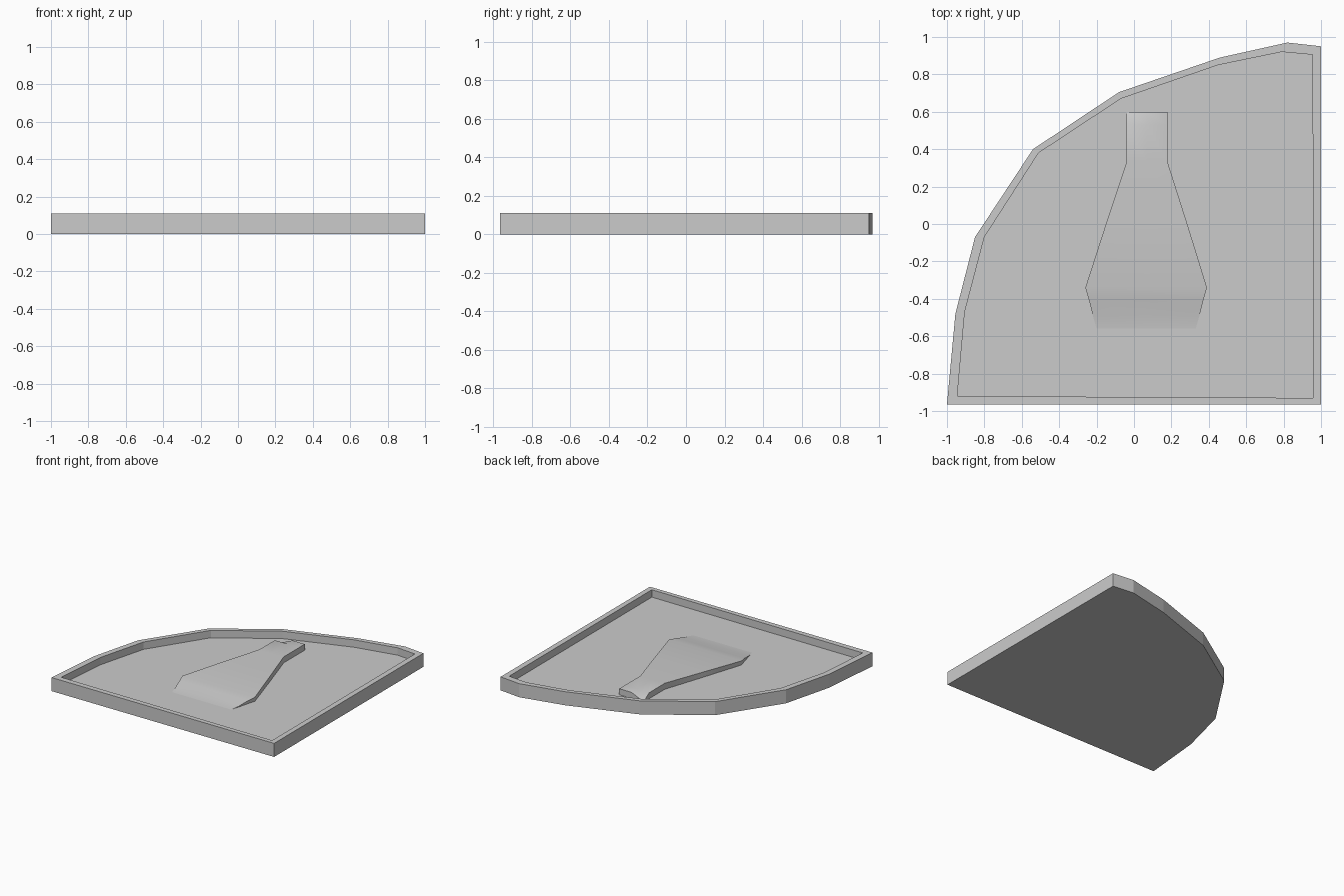
import bpy
import bmesh

cube = bpy.data.objects.get("Cube")
if cube:
    bpy.data.objects.remove(cube, do_unlink=True)

HEIGHT, FLOOR = 0.11, 0.05

grey = bpy.data.materials.new("plain grey")
grey.use_nodes = True
grey.diffuse_color = (0.6, 0.6, 0.6, 1)
grey.node_tree.nodes["Principled BSDF"].inputs["Base Color"].default_value = grey.diffuse_color


def finish(name, bm):
    bmesh.ops.recalc_face_normals(bm, faces=bm.faces)
    mesh = bpy.data.meshes.new(name)
    bm.to_mesh(mesh)
    bm.free()
    mesh.materials.append(grey)
    obj = bpy.data.objects.new(name, mesh)
    bpy.context.collection.objects.link(obj)
    return obj


def loft(bm, rings):
    """Skin a list of closed rings and cap both ends."""
    loops = [[bm.verts.new(p) for p in ring] for ring in rings]
    n = len(loops[0])
    for a, b in zip(loops, loops[1:]):
        for i in range(n):
            j = (i + 1) % n
            bm.faces.new((a[i], a[j], b[j], b[i]))
    bm.faces.new(loops[0][::-1])
    bm.faces.new(loops[-1])


# Quarter-round tray: outer wall, flat rim, inner wall, sunken floor
outer = [(-1, -0.965), (1, -0.965), (1, 0.95), (0.82, 0.97), (0.46, 0.89),
         (-0.08, 0.705), (-0.54, 0.40), (-0.85, -0.07), (-0.955, -0.48)]
inner = [(-0.945, -0.92), (0.958, -0.93), (0.955, 0.905), (0.79, 0.92), (0.45, 0.85),
         (-0.07, 0.67), (-0.51, 0.38), (-0.80, -0.07), (-0.905, -0.47)]
bm = bmesh.new()
loft(bm, [[(x, y, z) for x, y in ring] for ring, z in
          ((outer, 0), (outer, HEIGHT), (inner, HEIGHT), (inner, FLOOR))])
finish("tray", bm)

# Raised wedge: (y, left x, right x, left z, right z) from the wide ramp to the narrow tip
rows = [(-0.56, -0.20, 0.33, 0.050, 0.050),
        (-0.49, -0.22, 0.35, 0.056, 0.056),
        (-0.41, -0.24, 0.37, 0.073, 0.073),
        (-0.34, -0.26, 0.39, 0.083, 0.083),
        (0.00, -0.15, 0.285, 0.092, 0.092),
        (0.33, -0.04, 0.18, 0.099, 0.099),
        (0.53, -0.04, 0.18, 0.098, 0.099),
        (0.60, -0.04, 0.18, 0.052, 0.099)]
bm = bmesh.new()
base = FLOOR - 0.01
loft(bm, [[(xl, y, base), (xr, y, base), (xr, y, zr),
           ((xl + xr) / 2, y, max(zl, zr)), (xl, y, zl)]
          for y, xl, xr, zl, zr in rows])
wedge = finish("raised_wedge", bm)

bpy.ops.object.select_all(action="DESELECT")
wedge.select_set(True)
bpy.context.view_layer.objects.active = wedge
bpy.ops.object.shade_smooth_by_angle(angle=0.6)
